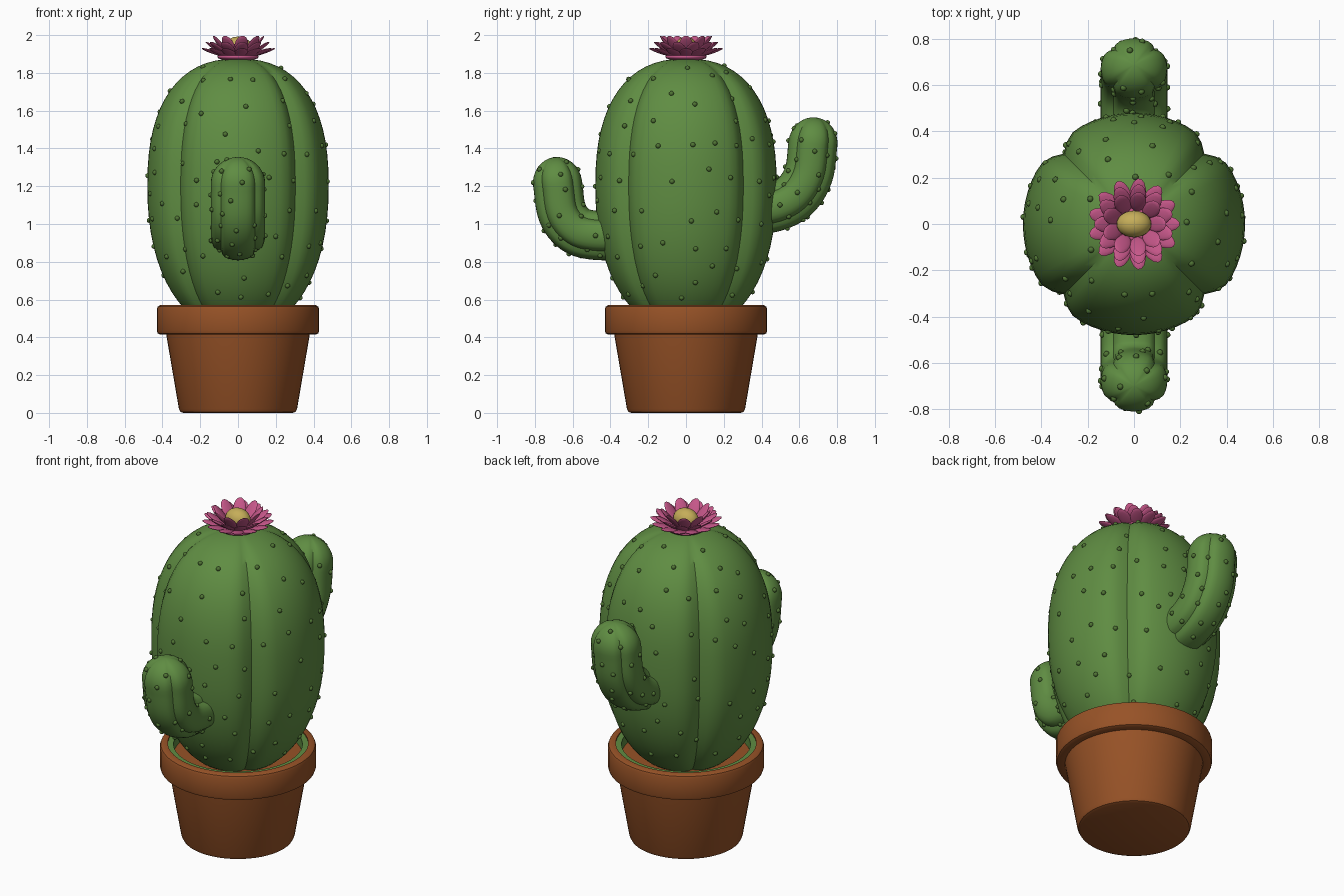
import bpy, bmesh, math, random
from mathutils import Vector, Matrix

if "Cube" in bpy.data.objects:
    bpy.data.objects.remove(bpy.data.objects["Cube"])

random.seed(4)
TAU = 2 * math.pi


def material(name, rgb):
    m = bpy.data.materials.new(name)
    m.diffuse_color = (*rgb, 1)
    m.use_nodes = True
    m.node_tree.nodes["Principled BSDF"].inputs["Base Color"].default_value = m.diffuse_color
    return m


GREEN = material("cactus green", (0.115, 0.265, 0.055))
SPINE = material("spine green", (0.08, 0.175, 0.035))
CLAY = material("terracotta", (0.31, 0.085, 0.02))
PINK = material("petal pink", (0.56, 0.095, 0.25))
YELLOW = material("flower yellow", (0.56, 0.42, 0.10))


def finish(bm, name, mat, angle=40):
    bmesh.ops.recalc_face_normals(bm, faces=bm.faces)
    me = bpy.data.meshes.new(name)
    bm.to_mesh(me)
    bm.free()
    me.materials.append(mat)
    ob = bpy.data.objects.new(name, me)
    bpy.context.collection.objects.link(ob)
    bpy.ops.object.select_all(action='DESELECT')
    ob.select_set(True)
    bpy.context.view_layer.objects.active = ob
    bpy.ops.object.shade_smooth_by_angle(angle=math.radians(angle))
    return ob


def loft(name, rings, mat, closed=False, angle=40):
    """Skin a list of point rings; cap the ends, or join last to first."""
    bm = bmesh.new()
    rows = [[bm.verts.new(p) for p in r] for r in rings]
    n = len(rows[0])
    pairs = list(zip(rows, rows[1:]))
    if closed:
        pairs.append((rows[-1], rows[0]))
    for a, b in pairs:
        for i in range(n):
            j = (i + 1) % n
            bm.faces.new((a[i], a[j], b[j], b[i]))
    if not closed:
        bm.faces.new(rows[0])
        bm.faces.new(rows[-1])
    return finish(bm, name, mat, angle)


def circle(r, z, n=48):
    return [Vector((r * math.cos(TAU * i / n), r * math.sin(TAU * i / n), z)) for i in range(n)]


def groove(a, depth=0.105, width=0.24):
    """Radius factor: four narrow grooves on the diagonals."""
    d = abs((a % (TAU / 4)) - TAU / 8)
    return 1 - depth * max(0, 1 - d / width) ** 1.6


# Pot with rim and sunken earth
pot = [(0.29, 0.0), (0.305, 0.006), (0.313, 0.022), (0.38, 0.415), (0.412, 0.415), (0.425, 0.421),
       (0.43, 0.435), (0.43, 0.55), (0.425, 0.563), (0.412, 0.57), (0.387, 0.57), (0.387, 0.50)]
loft("pot", [circle(r, z) for r, z in pot], CLAY)
# Green lining inside the rim
lining = [(0.388, 0.49), (0.388, 0.562), (0.355, 0.562), (0.355, 0.49)]
loft("pot_lining", [circle(r, z) for r, z in lining], GREEN, closed=True)


# Cactus body: superellipse profile with grooves
def body_radius(z):
    h, p = (0.675, 2.4) if z > 1.2 else (0.77, 2.2)
    t = abs(z - 1.2) / h
    return 0.48 * max(0, 1 - t ** p) ** (1 / p)


N = 64
rings = []
for k in range(-12, 17):
    phi = k / 16 * math.pi / 2
    h, p = (0.675, 2.4) if k > 0 else (0.77, 2.2)
    t = abs(math.sin(phi)) ** (2 / p)
    z = 1.2 + math.copysign(h * t, k)
    r = max(body_radius(z), 0.01)
    rings.append([Vector((r * groove(TAU * i / N) * math.cos(TAU * i / N),
                          r * groove(TAU * i / N) * math.sin(TAU * i / N), z)) for i in range(N)])
body = loft("cactus_body", rings, GREEN)


# Arms: grooved tubes along a smooth path in the side plane
def smooth_path(pts, steps=6):
    pts = [Vector((0, y, z)) for y, z in pts]
    ext = [2 * pts[0] - pts[1]] + pts + [2 * pts[-1] - pts[-2]]
    out = []
    for a, b, c, d in zip(ext, ext[1:], ext[2:], ext[3:]):
        for s in range(steps):
            t = s / steps
            out.append(0.5 * (2 * b + (c - a) * t + (2 * a - 5 * b + 4 * c - d) * t * t
                              + (3 * b - a - 3 * c + d) * t ** 3))
    return out + [pts[-1]]


def arm(name, pts, n=40):
    path = smooth_path(pts)
    stations = []
    for i, p in enumerate(path):
        tan = (path[min(i + 1, len(path) - 1)] - path[max(i - 1, 0)]).normalized()
        stations.append((p, tan, 1.0))
    end, tan, _ = stations[-1]
    for k in range(1, 9):                       # rounded tip
        f = k / 8 * math.pi / 2
        stations.append((end + tan * 0.14 * math.sin(f), tan, max(math.cos(f), 0.03)))
    side = Vector((1, 0, 0))
    rs = []
    for p, t, s in stations:
        up = side.cross(t)
        rs.append([p + s * groove(TAU * i / n, 0.12, 0.3) * (side * 0.144 * math.cos(TAU * i / n)
                   + up * 0.13 * math.sin(TAU * i / n)) for i in range(n)])
    return loft(name, rs, GREEN)


front_arm = arm("front_arm", [(-0.32, 0.94), (-0.48, 0.94), (-0.585, 0.97), (-0.655, 1.06), (-0.68, 1.215)])
back_arm = arm("back_arm", [(0.32, 1.07), (0.47, 1.09), (0.58, 1.15), (0.65, 1.265), (0.672, 1.425)])


# Spines: small beads scattered over the surfaces
def scatter(ob, count, gap, allowed):
    me = ob.data
    polys = list(me.polygons)
    weights = [f.area for f in polys]
    found = []
    for f in random.choices(polys, weights, k=4000):
        c = [me.vertices[v].co for v in f.vertices[:3]]
        u, v = random.random(), random.random()
        p = c[1] + (c[0] - c[1]) * u + (c[2] - c[1]) * v
        if len(f.vertices) == 4 and allowed(p) and all((p - q).length > gap for q in found):
            found.append(p)
        if len(found) >= count:
            break
    return found


def on_body(p):
    in_arm = abs(p.x) < 0.16 and ((p.y < 0 and 0.79 < p.z < 1.09) or (p.y > 0 and 0.94 < p.z < 1.23))
    return 0.6 < p.z and not in_arm and math.hypot(p.x, p.y) > 0.2


def on_arm(p):
    return math.hypot(p.x, p.y) > body_radius(p.z) + 0.01


beads = (scatter(body, 115, 0.115, on_body) + scatter(front_arm, 36, 0.075, on_arm)
         + scatter(back_arm, 36, 0.075, on_arm))
bm = bmesh.new()
for p in beads:
    bmesh.ops.create_icosphere(bm, subdivisions=2, radius=0.0135, matrix=Matrix.Translation(p))
finish(bm, "spines", SPINE, 60)

# Flower: three tiers of petals (count, centre radius, height, tilt, half length)
tiers = [(13, 0.127, 1.907, 18, 0.075), (11, 0.115, 1.926, 34, 0.07), (9, 0.098, 1.948, 50, 0.064)]
bm = bmesh.new()
for k, (count, r, z, tilt, half) in enumerate(tiers):
    for i in range(count):
        m = (Matrix.Rotation(TAU * (i + 0.5 * k) / count, 4, 'Z') @ Matrix.Translation((r, 0, z))
             @ Matrix.Rotation(-math.radians(tilt), 4, 'Y') @ Matrix.Diagonal((half, 0.036, 0.009, 1)))
        bmesh.ops.create_uvsphere(bm, u_segments=14, v_segments=8, radius=1, matrix=m)
finish(bm, "flower_petals", PINK, 70)

# Flower base and yellow centre
bm = bmesh.new()
bmesh.ops.create_uvsphere(bm, u_segments=24, v_segments=10, radius=1,
                          matrix=Matrix.Translation((0, 0, 1.885)) @ Matrix.Diagonal((0.11, 0.11, 0.025, 1)))
finish(bm, "flower_base", PINK, 70)
bm = bmesh.new()
bmesh.ops.create_uvsphere(bm, u_segments=24, v_segments=14, radius=1,
                          matrix=Matrix.Translation((0, 0, 1.932)) @ Matrix.Diagonal((0.075, 0.058, 0.06, 1)))
finish(bm, "flower_centre", YELLOW, 70)
